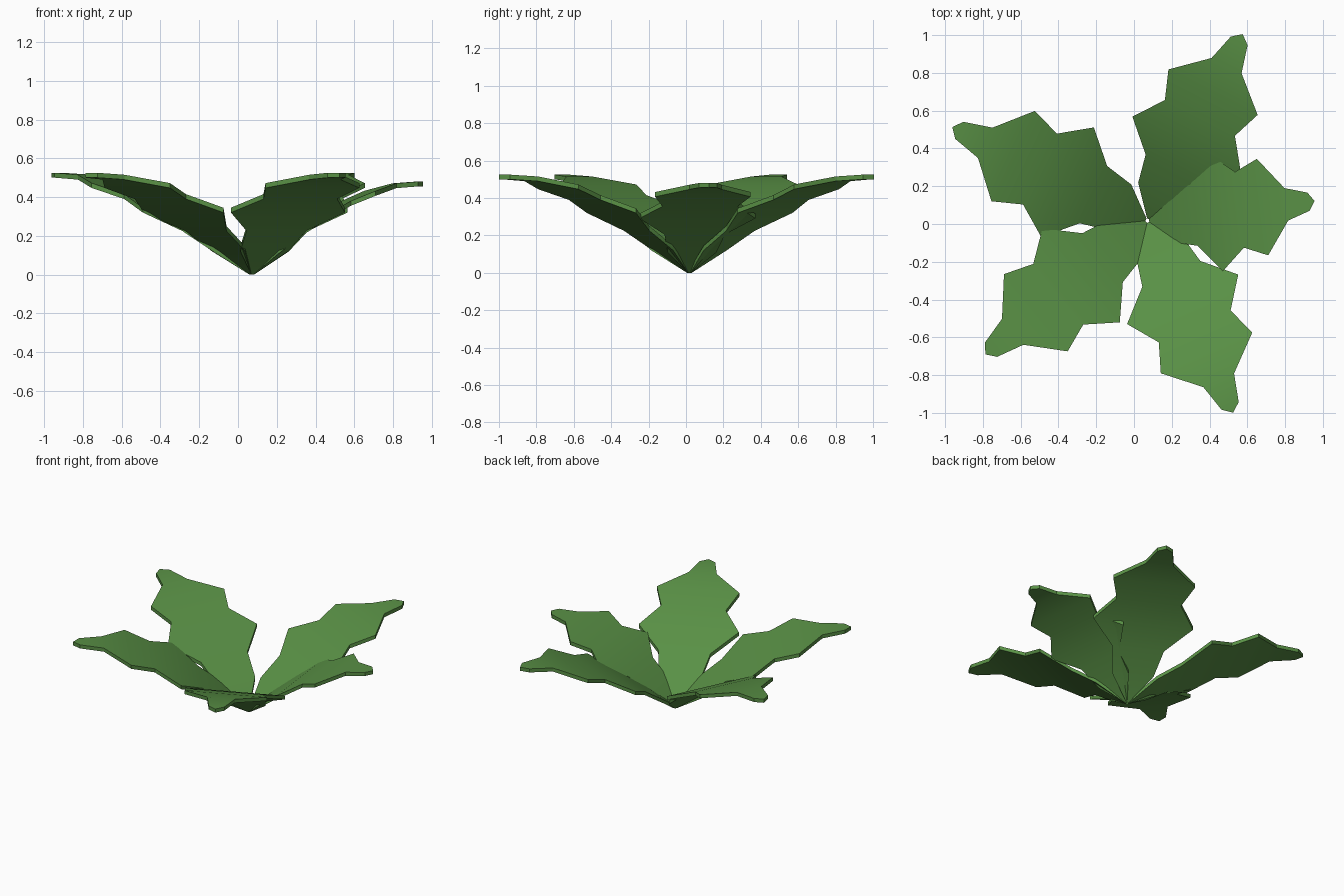
import bpy, bmesh
from math import radians
from mathutils import Matrix, Vector

cube = bpy.data.objects.get("Cube")
if cube:
    bpy.data.objects.remove(cube)

# Leaf green
green = bpy.data.materials.new("leaf_green")
green.use_nodes = True
colour = (0.10, 0.28, 0.06, 1)
green.diffuse_color = colour
bsdf = green.node_tree.nodes["Principled BSDF"]
bsdf.inputs["Base Color"].default_value = colour
bsdf.inputs["Roughness"].default_value = 0.8

# Half outline of a lobed leaf: distance along, half width, height
STATIONS = [
    (0.01, 0.008, 0.0), (0.155, 0.135, 0.12), (0.307, 0.168, 0.225),
    (0.454, 0.322, 0.32), (0.61, 0.208, 0.39), (0.763, 0.265, 0.447),
    (0.921, 0.089, 0.49), (1.068, 0.05, 0.5),
]
TIP = (1.108, 0, 0.5)
THICK = 0.025
CENTRE = Vector((0.072, 0.018, 0))


def make_leaf(name, angle, length, width, rise):
    bm = bmesh.new()
    # Mirrored pairs along the midrib, closed by a blunt tip
    pairs = [[bm.verts.new((u * length, side * v * width, z * rise)) for side in (-1, 1)]
             for u, v, z in STATIONS]
    for a, b in zip(pairs, pairs[1:]):
        bm.faces.new((a[0], b[0], b[1], a[1]))
    tip = bm.verts.new((TIP[0] * length, 0, TIP[2] * rise))
    bm.faces.new((pairs[-1][0], tip, pairs[-1][1]))
    # Upright thickness
    extruded = bmesh.ops.extrude_face_region(bm, geom=bm.faces[:], use_keep_orig=True)
    top = [g for g in extruded["geom"] if isinstance(g, bmesh.types.BMVert)]
    bmesh.ops.translate(bm, verts=top, vec=(0, 0, THICK))
    bmesh.ops.recalc_face_normals(bm, faces=bm.faces[:])
    bm.transform(Matrix.Translation(CENTRE) @ Matrix.Rotation(radians(angle), 4, "Z"))
    mesh = bpy.data.meshes.new(name)
    bm.to_mesh(mesh)
    bm.free()
    mesh.materials.append(green)
    leaf = bpy.data.objects.new(name, mesh)
    bpy.context.collection.objects.link(leaf)
    bpy.context.view_layer.objects.active = leaf
    leaf.select_set(True)
    bpy.ops.object.shade_smooth_by_angle(angle=radians(30))
    leaf.select_set(False)


# Five leaves fanned around the stem point
bpy.ops.object.select_all(action="DESELECT")
make_leaf("back_leaf", 63, 1, 1, 1)
make_leaf("left_leaf", 6.7, 0.803, 0.97, 0.91)
make_leaf("front_leaf", -66, 1.005, 1, 1)
make_leaf("front_right_leaf", 219.5, 1.005, 1, 1)
make_leaf("back_right_leaf", 154.4, 1.035, 1, 1)
